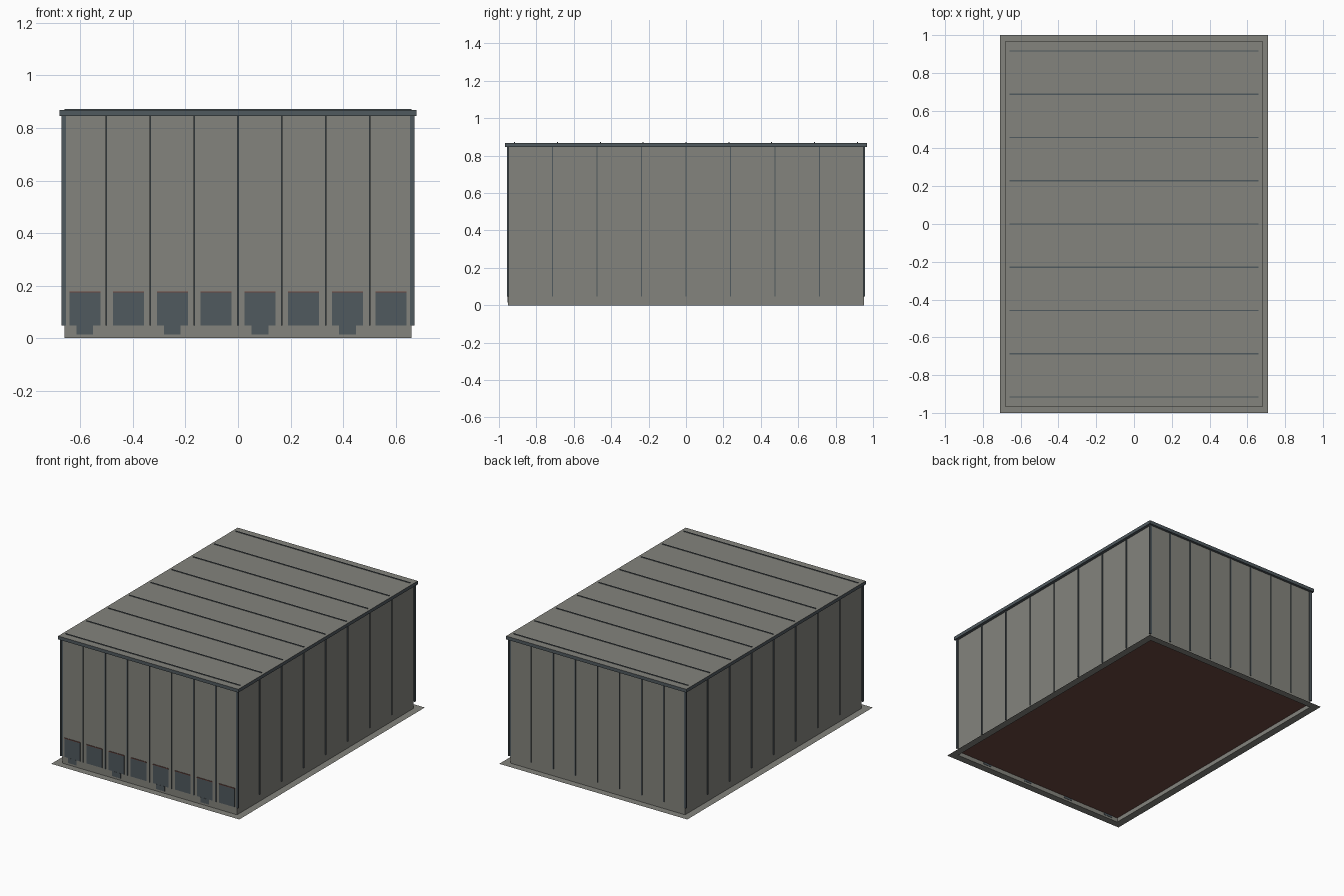
import bpy, bmesh

cube = bpy.data.objects.get("Cube")
if cube:
    bpy.data.objects.remove(cube, do_unlink=True)


def material(name, rgb):
    m = bpy.data.materials.new(name)
    m.use_nodes = True
    col = (*rgb, 1)
    m.diffuse_color = col
    m.node_tree.nodes["Principled BSDF"].inputs["Base Color"].default_value = col
    return m


GREY = material("concrete grey", (0.23, 0.23, 0.205))
SLATE = material("slate", (0.08, 0.1, 0.112))
RUST = material("rust brown", (0.15, 0.063, 0.052))

HX, HY = 0.66, 0.952          # half size of the walls
EAVE, ROOF = 0.845, 0.868     # roof trim bottom and top
BASE = 0.048                  # height where ribs and doors begin


def add_box(bm, x, y, z):
    """Add a box from (min, max) pairs."""
    v = [bm.verts.new((a, b, c)) for c in z for b in y for a in x]
    for ids in ((0, 2, 3, 1), (4, 5, 7, 6), (0, 1, 5, 4),
                (2, 6, 7, 3), (0, 4, 6, 2), (1, 3, 7, 5)):
        bm.faces.new([v[i] for i in ids])


def span(centre, half):
    return (centre - half, centre + half)


def finish(name, bm, *mats):
    mesh = bpy.data.meshes.new(name)
    bm.normal_update()
    bm.to_mesh(mesh)
    bm.free()
    for m in mats:
        mesh.materials.append(m)
    obj = bpy.data.objects.new(name, mesh)
    bpy.context.collection.objects.link(obj)
    return obj


def boxes(name, items, mat):
    bm = bmesh.new()
    for x, y, z in items:
        add_box(bm, x, y, z)
    return finish(name, bm, mat)


# Hollow wall shell, open underneath
bm = bmesh.new()
add_box(bm, (-HX, HX), (-HY, HY), (0, EAVE + 0.005))
bm.normal_update()
bmesh.ops.delete(bm, geom=[f for f in bm.faces if f.normal.z < -0.5], context='FACES_ONLY')
finish("walls", bm, GREY)

# Flat apron ring around the walls
bm = bmesh.new()
rings = [[bm.verts.new((sx * x, sy * y, 0)) for sx, sy in ((-1, -1), (1, -1), (1, 1), (-1, 1))]
         for x, y in ((0.71, 1.0), (HX, HY))]
for i in range(4):
    j = (i + 1) % 4
    bm.faces.new((rings[0][i], rings[0][j], rings[1][j], rings[1][i]))
finish("ground_apron", bm, GREY)

# Floor slab inside the shell
boxes("floor", [((-HX + 0.001, HX - 0.001), (-HY + 0.001, HY - 0.001), (0.028, 0.034))], RUST)

# Roof slab: slate edges, grey top
bm = bmesh.new()
add_box(bm, (-0.68, 0.68), (-0.968, 0.968), (EAVE, ROOF))
bm.normal_update()
for f in bm.faces:
    f.material_index = 0 if f.normal.z > 0.5 else 1
finish("roof", bm, GREY, SLATE)

# Roof seams across the width
boxes("roof_seams", [((-HX, HX), span(i * 0.229, 0.003), (ROOF - 0.002, ROOF + 0.004))
                     for i in range(-4, 5)], SLATE)

# Vertical ribs on all four walls, corners included
rib_z = (BASE, EAVE)
ribs = []
for i in range(-4, 5):
    for s in (-1, 1):
        ribs.append((span(i * HX / 3.95, 0.003), span(s * HY, 0.006), rib_z))
        ribs.append((span(s * HX, 0.006), span(i * HY / 4, 0.003), rib_z))
boxes("wall_ribs", ribs, SLATE)

# Loading doors along the front, with lintels and dock bumpers
doors, lintels, bumpers = [], [], []
for i in range(8):
    x = (i - 3.5) / 6
    doors.append((span(x, 0.059), (-HY - 0.002, -HY + 0.002), (BASE, 0.173)))
    lintels.append((span(x, 0.059), (-HY - 0.004, -HY + 0.002), (0.173, 0.178)))
    if i % 2 == 0:
        bumpers.append((span(x, 0.032), (-HY - 0.003, -HY + 0.002), (0.014, BASE)))
boxes("loading_doors", doors, SLATE)
boxes("door_lintels", lintels, RUST)
boxes("dock_bumpers", bumpers, SLATE)
